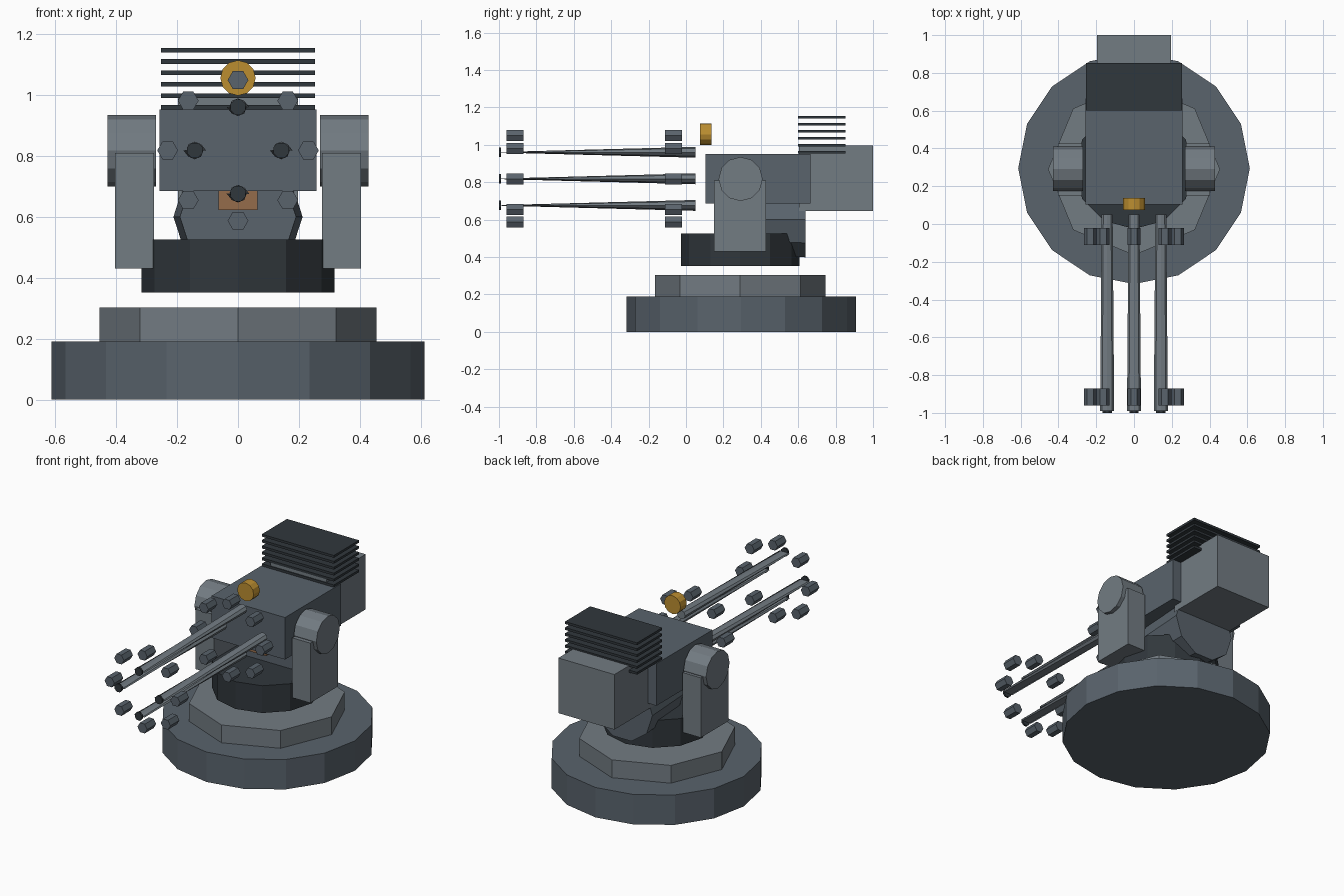
import bpy, bmesh, math
from mathutils import Matrix, Vector

if "Cube" in bpy.data.objects:
    bpy.data.objects.remove(bpy.data.objects["Cube"])


def material(name, rgb):
    m = bpy.data.materials.new(name)
    m.diffuse_color = (*rgb, 1)
    m.use_nodes = True
    m.node_tree.nodes["Principled BSDF"].inputs["Base Color"].default_value = m.diffuse_color
    return m


STEEL = material("steel", (0.10, 0.125, 0.15))
LIGHT = material("light_steel", (0.17, 0.20, 0.225))
DARK = material("dark_steel", (0.03, 0.038, 0.045))
GOLD = material("gold", (0.50, 0.27, 0.03))
COPPER = material("copper", (0.30, 0.15, 0.07))


def finish(name, bm, mat):
    bmesh.ops.recalc_face_normals(bm, faces=bm.faces)
    me = bpy.data.meshes.new(name)
    bm.to_mesh(me)
    bm.free()
    me.materials.append(mat)
    ob = bpy.data.objects.new(name, me)
    bpy.context.collection.objects.link(ob)
    return ob


def box(name, x, y, z, mat):
    """Box from (min, max) ranges."""
    bm = bmesh.new()
    bmesh.ops.create_cube(bm, size=1)
    for v in bm.verts:
        v.co = Vector([r[0] if c < 0 else r[1] for c, r in zip(v.co, (x, y, z))])
    return finish(name, bm, mat)


def prism(name, axis, center, r, span, sides, mat, turn=0.0, end_scale=(1, 1)):
    """Flat-sided cylinder along an axis; center holds the two other coordinates.
    end_scale stretches the ring at the low end of the span."""
    bm = bmesh.new()
    rings = []
    for t, s in zip(span, (end_scale, (1, 1))):
        ring = []
        for i in range(sides):
            a = 2 * math.pi * i / sides + turn
            p = [center[0] + r * s[0] * math.cos(a), center[1] + r * s[1] * math.sin(a)]
            p.insert("xyz".index(axis), t)
            ring.append(bm.verts.new(p))
        rings.append(ring)
        bm.faces.new(ring)
    for i in range(sides):
        j = (i + 1) % sides
        bm.faces.new((rings[0][i], rings[0][j], rings[1][j], rings[1][i]))
    return finish(name, bm, mat)


CY, GZ = 0.295, 0.82     # turret axis (y) and gun axis (z)

# Stepped base and turning ring
prism("base_disc", "z", (0, CY), 0.613, (0, 0.19), 16, STEEL)
prism("base_step", "z", (0, CY - 0.005), 0.455, (0.19, 0.303), 8, LIGHT)
prism("turning_ring", "z", (0, CY - 0.005), 0.316, (0.352, 0.525), 12, DARK)

# Cradle drum under the body
prism("cradle_drum", "y", (0, 0.6), 0.212, (0.30, 0.64), 10, STEEL, 0, (0.9, 0.9))

# Side arms with pivots
for side, s in (("left", -1), ("right", 1)):
    box(side + "_arm", sorted((s * 0.275, s * 0.403)), (0.15, 0.427), (0.43, 0.81), LIGHT)
    prism(side + "_pivot", "x", (CY - 0.003, GZ - 0.003), 0.118,
          sorted((s * 0.27, s * 0.428)), 12, LIGHT, math.pi / 2)

# Receiver, rear housing, feed port
box("receiver", (-0.258, 0.258), (0.103, 0.665), (0.685, 0.952), STEEL)
box("rear_housing", (-0.197, 0.197), (0.605, 1.0), (0.645, 0.995), LIGHT)
box("feed_port", (-0.064, 0.064), (0.19, 0.40), (0.622, 0.70), COPPER)

# Cooling fins
for i in range(6):
    z = 0.96 + i * 0.0375
    box(f"cooling_fin_{i + 1}", (-0.253, 0.253), (0.6, 0.853), (z - 0.0075, z + 0.0075), DARK)

# Sight
prism("sight", "y", (0, 1.056), 0.058, (0.075, 0.137), 12, GOLD)

# Four barrels, flattened towards the muzzle
for i in range(4):
    a = i * math.pi / 2
    c = (0.142 * math.cos(a), GZ - 0.002 + 0.142 * math.sin(a))
    prism(f"barrel_{i + 1}", "y", c, 0.029, (-0.99, 0.05), 8, LIGHT, 0, (1.28, 0.06))
    prism(f"muzzle_{i + 1}", "y", c, 0.027, (-1.0, -0.988), 8, DARK, math.pi / 8)

# Two rings of hexagonal clamps around the barrels
for row, y in (("front", -0.96), ("rear", -0.112)):
    for i in range(8):
        a = i * math.pi / 4
        c = (0.231 * math.cos(a), GZ - 0.002 + 0.231 * math.sin(a))
        prism(f"{row}_clamp_{i + 1}", "y", c, 0.034, (y, y + 0.09), 6, STEEL)
